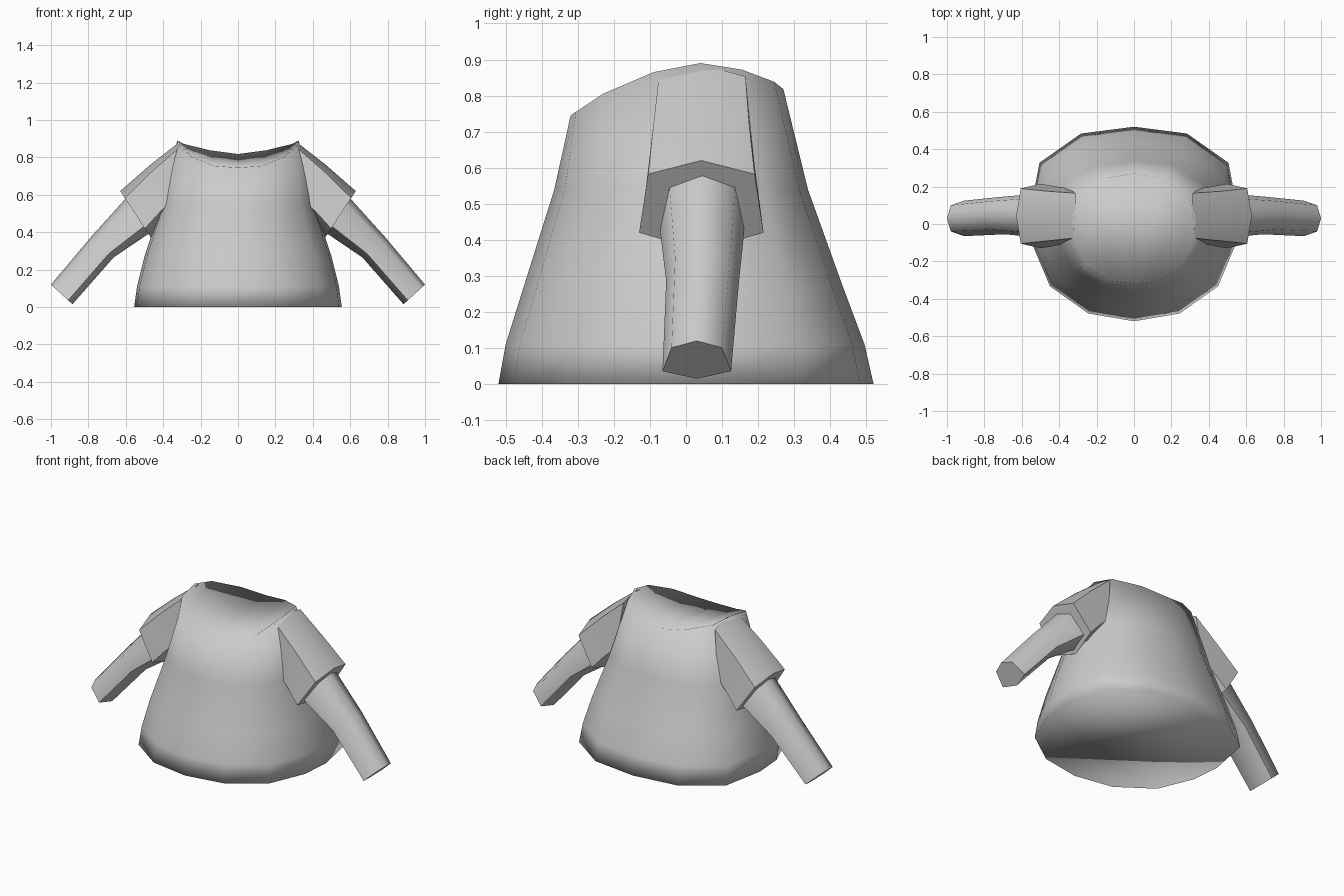
import bpy, bmesh

cube = bpy.data.objects.get("Cube")
if cube:
    bpy.data.objects.remove(cube, do_unlink=True)

grey = bpy.data.materials.new("plain_grey")
grey.use_nodes = True
grey.diffuse_color = (0.6, 0.6, 0.6, 1)
grey.node_tree.nodes["Principled BSDF"].inputs["Base Color"].default_value = (0.6, 0.6, 0.6, 1)


def loft(name, rings, caps=True, neck_strips=False, angle=None):
    """Skin a stack of equal-sized point rings into one closed smooth object."""
    bm = bmesh.new()
    rows = [[bm.verts.new(p) for p in ring] for ring in rings]
    n = len(rows[0])
    for a, b in zip(rows, rows[1:]):
        for i in range(n):
            j = (i + 1) % n
            bm.faces.new((a[i], a[j], b[j], b[i]))
    bm.faces.new(rows[0])
    top = rows[-1]
    if neck_strips:
        # valley-shaped closure: strips joining front rim to back rim
        h = n // 2
        for side in (1, -1):
            for i in range(h // 2):
                quad = [top[(side * k) % n] for k in (i, i + 1, h - i - 1, h - i)]
                if len(set(quad)) == 4:
                    bm.faces.new(quad)
    else:
        bm.faces.new(top)
    bmesh.ops.recalc_face_normals(bm, faces=bm.faces)
    me = bpy.data.meshes.new(name)
    bm.to_mesh(me)
    bm.free()
    me.materials.append(grey)
    ob = bpy.data.objects.new(name, me)
    bpy.context.collection.objects.link(ob)
    bpy.ops.object.select_all(action="DESELECT")
    ob.select_set(True)
    bpy.context.view_layer.objects.active = ob
    if angle is None:
        bpy.ops.object.shade_smooth()
    else:
        bpy.ops.object.shade_smooth_by_angle(angle=angle)
    return ob


def mirrored(half):
    """Close a half outline (front centre to back centre) over x = 0."""
    return half + [(-x, y, z) for x, y, z in half[-2:0:-1]]


# Torso: one outline scaled per height (z, half width, front, back)
OUTLINE = [(0, -1), (0.44, -0.92), (0.81, -0.64), (0.975, -0.22),
           (1, 0.13), (0.91, 0.63), (0.51, 0.93), (0, 1)]
LEVELS = [(0, 0.555, 0.52, 0.52), (0.11, 0.54, 0.50, 0.495),
          (0.27, 0.50, 0.45, 0.435), (0.54, 0.41, 0.365, 0.338)]
body = [mirrored([(x * w, y * (f if y < 0 else b), z) for x, y in OUTLINE])
        for z, w, f, b in LEVELS]
# Neck rim, high at the shoulders and low at front and back
NECK = [(0, -0.32, 0.745), (0.13, -0.305, 0.755), (0.25, -0.23, 0.805),
        (0.32, -0.09, 0.865), (0.325, 0.04, 0.89), (0.29, 0.155, 0.872),
        (0.15, 0.245, 0.838), (0, 0.27, 0.818)]
body.append(mirrored(NECK))
loft("shirt_body", body, neck_strips=True)


def limb_ring(side, top, bottom, front, back, upper=0.18, lower=0.8):
    """Six-point section in a plane slanted from top (x, z) to bottom (x, z)."""
    mid = (front + back) / 2

    def at(t, y):
        return (side * (top[0] + (bottom[0] - top[0]) * t), y,
                top[1] + (bottom[1] - top[1]) * t)
    f2, b2 = front + 0.025, back - 0.025
    return [at(0, mid), at(upper, b2), at(lower, back),
            at(1, mid), at(lower, front), at(upper, f2)]


for side, label in ((1, "left"), (-1, "right")):
    # Short sleeve
    loft(label + "_sleeve", [
        limb_ring(side, (0.31, 0.885), (0.36, 0.49), -0.10, 0.19, 0.08, 0.8),
        limb_ring(side, (0.47, 0.76), (0.40, 0.45), -0.115, 0.20, 0.12, 0.8),
        limb_ring(side, (0.63, 0.62), (0.465, 0.37), -0.13, 0.215, 0.15, 0.8),
    ], angle=1.1)
    # Arm
    loft(label + "_arm", [
        limb_ring(side, (0.50, 0.68), (0.42, 0.43), -0.075, 0.165),
        limb_ring(side, (0.61, 0.57), (0.51, 0.37), -0.07, 0.16),
        limb_ring(side, (0.79, 0.37), (0.665, 0.265), -0.055, 0.147),
        limb_ring(side, (1.0, 0.12), (0.885, 0.015), -0.065, 0.125),
    ], angle=1.1)
